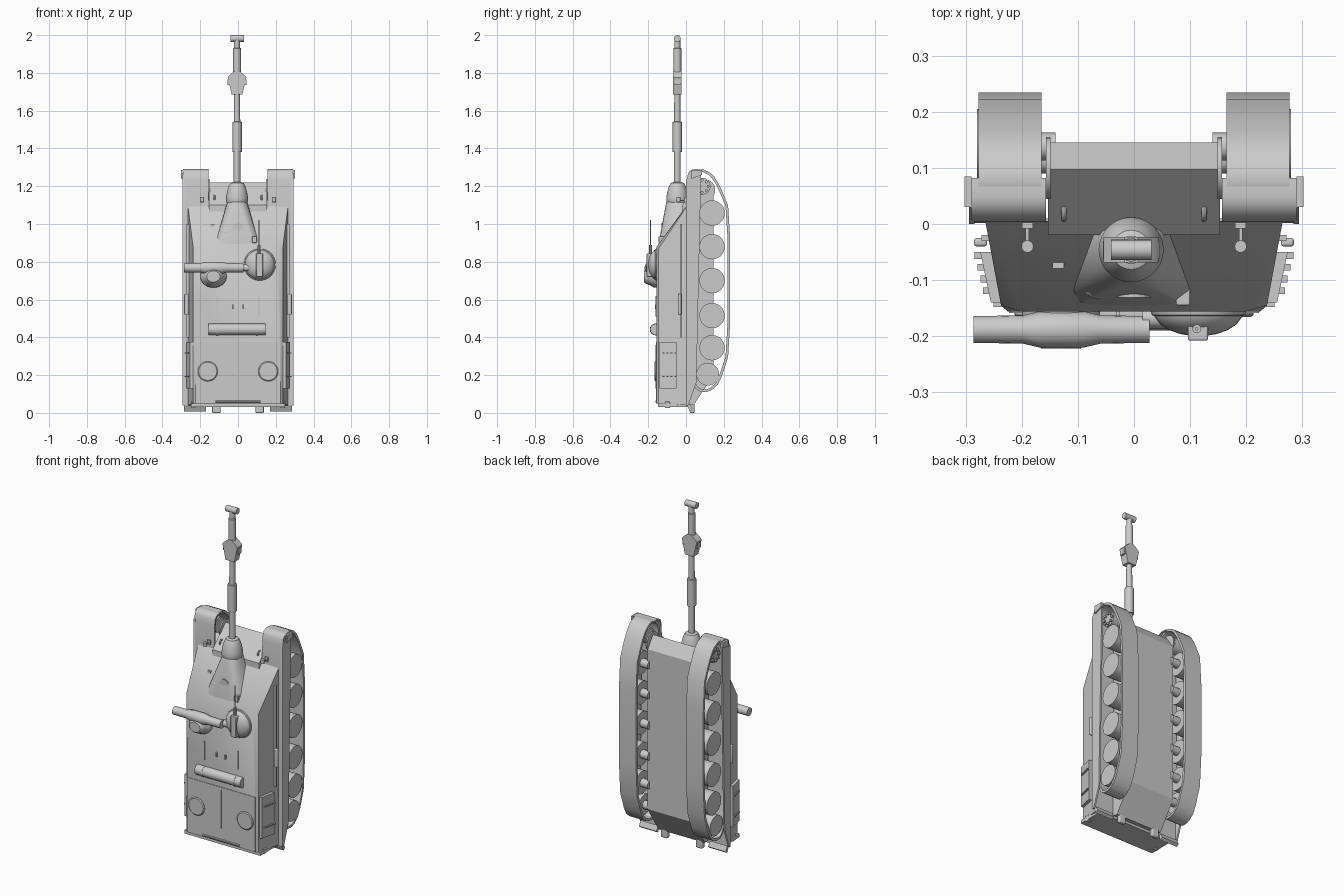
import bpy, bmesh, math
from mathutils import Vector, Matrix

if "Cube" in bpy.data.objects:
    bpy.data.objects.remove(bpy.data.objects["Cube"])


def finish(name, bm, bevel=0):
    bmesh.ops.recalc_face_normals(bm, faces=bm.faces)
    me = bpy.data.meshes.new(name)
    bm.to_mesh(me)
    bm.free()
    ob = bpy.data.objects.new(name, me)
    bpy.context.collection.objects.link(ob)
    if bevel:
        m = ob.modifiers.new("bevel", "BEVEL")
        m.width, m.segments = bevel, 3
    return ob


def convex(name, pts, bevel=0):
    bm = bmesh.new()
    vs = [bm.verts.new(p) for p in pts]
    r = bmesh.ops.convex_hull(bm, input=vs)
    loose = [v for v in bm.verts if not v.link_faces]
    bmesh.ops.delete(bm, geom=loose, context="VERTS")
    bmesh.ops.dissolve_limit(bm, angle_limit=0.02, verts=bm.verts, edges=bm.edges)
    return finish(name, bm, bevel)


def box(name, x, y, z, bevel=0):
    return convex(name, [(a, b, c) for a in x for b in y for c in z], bevel)


def prism(name, prof, x0, x1):
    """(y, z) profile extruded along x"""
    bm = bmesh.new()
    f = bm.faces.new([bm.verts.new((x0, y, z)) for y, z in prof])
    r = bmesh.ops.extrude_face_region(bm, geom=[f])
    bmesh.ops.translate(bm, vec=(x1 - x0, 0, 0), verts=[v for v in r["geom"] if isinstance(v, bmesh.types.BMVert)])
    return finish(name, bm)


def lathe(name, prof, loc, axis="Z", n=24, stretch=1):
    """(radius, height) profile spun about an axis"""
    rot = {"Z": Matrix(), "X": Matrix.Rotation(math.pi / 2, 4, "Y"), "-Y": Matrix.Rotation(math.pi / 2, 4, "X")}[axis]
    bm = bmesh.new()
    rings = [[bm.verts.new((r * math.cos(2 * math.pi * i / n), stretch * r * math.sin(2 * math.pi * i / n), h))
              for i in range(n)] for r, h in prof]
    for a, b in zip(rings, rings[1:]):
        for i in range(n):
            bm.faces.new((a[i], a[(i + 1) % n], b[(i + 1) % n], b[i]))
    bm.faces.new(rings[0])
    bm.faces.new(rings[-1])
    bm.transform(Matrix.Translation(loc) @ rot)
    return finish(name, bm)


def cyl(name, loc, r, length, axis="Z", n=24):
    return lathe(name, [(r, -length / 2), (r, length / 2)], loc, axis, n)


def dome(name, loc, r, h, n=24):
    prof = [(r, 0)] + [(r * math.cos(a), h * math.sin(a)) for a in [0.25, 0.55, 0.85, 1.15, 1.4]]
    return lathe(name, prof, loc, "-Y", n)


def smooth_path(p, closed):
    out = []
    n = len(p)
    for i in range(n if closed else n - 1):
        a, b = Vector(p[i]), Vector(p[(i + 1) % n])
        out += [a.lerp(b, 0.2), a.lerp(b, 0.8)]
    return out if closed else [Vector(p[0])] + out + [Vector(p[-1])]


def ribbon(name, path, x0, x1, t, closed):
    """(y, z) path thickened by t and given a width in x"""
    path = smooth_path(path, closed)
    n = len(path)
    bm = bmesh.new()
    rows = []
    for i, p in enumerate(path):
        a = path[i - 1] if closed or i else p
        b = path[(i + 1) % n] if closed or i < n - 1 else p
        d = (b - a).normalized()
        q = p + Vector((d.y, -d.x)) * t
        rows.append([bm.verts.new(c) for c in ((x0, *p), (x1, *p), (x1, *q), (x0, *q))])
    for i in range(n if closed else n - 1):
        a, b = rows[i], rows[(i + 1) % n]
        for k in range(4):
            bm.faces.new((a[k], a[(k + 1) % 4], b[(k + 1) % 4], b[k]))
    if not closed:
        bm.faces.new(rows[0])
        bm.faces.new(rows[-1])
    return finish(name, bm)


# Hull: lower tub and sloped casemate
prism("lower_hull", [(-0.02, 0.05), (-0.02, 1.1), (0.097, 1.22), (0.145, 1.15), (0.145, 0.2), (0.04, 0.04)], -0.153, 0.153)
convex("casemate", [(s * x, y, z) for s in (-1, 1) for x, y, z in [
    (0.265, 0.005, 0.04), (0.265, 0.005, 1.095), (0.237, -0.145, 0.05), (0.237, -0.145, 0.87), (0.15, 0.005, 1.1),
    (0.225, -0.156, 0.05), (0.225, -0.156, 0.6), (0.2, -0.156, 0.88)]])

# Running gear
track = [(0.02, 1.2), (0.035, 1.26), (0.08, 1.28), (0.13, 1.255), (0.165, 1.2), (0.22, 1.07), (0.22, 0.33),
         (0.165, 0.165), (0.12, 0.125), (0.07, 0.125), (0.035, 0.18)]
fender = [(0.002, 0.04), (0.002, 0.3), (0.002, 1.22), (0.012, 1.275), (0.04, 1.292), (0.082, 1.288)]
for s, side in ((-1, "left"), (1, "right")):
    def X(*v):
        return tuple(s * i for i in v)
    ribbon("track_" + side, track, *X(0.165, 0.277), -0.014, True)
    for i, z in enumerate((1.058, 0.88, 0.7, 0.515, 0.345, 0.205)):
        y = 0.138 if i < 5 else 0.115
        cyl(f"road_wheel_{side}_{i}", (s * 0.235, y, z), 0.067 if i < 5 else 0.06, 0.09, "X", 28)
        cyl(f"wheel_axle_{side}_{i}", (s * 0.17, y, z), 0.025, 0.06, "X", 12)
    cyl("drive_sprocket_" + side, (s * 0.215, 0.085, 1.2), 0.045, 0.07, "X", 16)
    for i in range(8):
        a = i * math.pi / 4
        cyl(f"sprocket_bolt_{side}_{i}", (s * 0.254, 0.085 + 0.032 * math.cos(a), 1.2 + 0.032 * math.sin(a)),
            0.008, 0.012, "X", 8)
    cyl("final_drive_" + side, (s * 0.153, 0.1, 1.18), 0.055, 0.008, "X", 24)

    # Fenders, skirts and rear flaps
    ribbon("fender_" + side, fender, *X(0.157, 0.29), 0.008, False)
    convex("fender_skirt_" + side, [(x, y, z) for x in X(0.284, 0.294)
           for y, z in [(0, 0.04), (0, 1.23), (0.03, 1.285), (0.08, 1.285), (0.05, 1.2), (0.055, 0.16), (0.012, 0.04)]])
    convex("fender_wing_" + side, [(s * x, y, z) for x in (0.29, 0.302)
           for y, z in [(0.03, 1.285), (0.085, 1.285), (0.085, 1.26), (0.03, 1.24)]])
    prism("mud_flap_" + side, [(0.005, 0.04), (0.02, 0.008), (0.035, 0.02), (0.02, 0.05)], *X(0.17, 0.285))

    # Side stowage boxes with latches
    convex("stowage_box_" + side, [(s * x, y, z) for z in (0.13, 0.375)
           for x, y in [(0.235, -0.14), (0.255, -0.14), (0.274, -0.05), (0.24, -0.05)]])
    for k, z in enumerate((0.19, 0.315)):
        for j in range(4):
            y = -0.125 + j * 0.021
            x = 0.262 + 0.005 * j
            box(f"box_latch_{side}_{k}_{j}", X(x - 0.01, x + 0.007), (y, y + 0.012), (z, z + 0.006))
    box("side_rail_" + side, X(0.258, 0.272), (-0.03, -0.02), (0.4, 1.0))
    convex("pry_tool_" + side, [(s * x, y, z) for x in (0.262, 0.285) for y in (-0.025, -0.04) for z in (0.52, 0.63)], 0.005)

    # Headlights and tow hooks on the nose
    cyl("headlight_" + side, (s * 0.19, -0.04, 1.13), 0.011, 0.025, "Z", 12)
    box("headlight_stem_" + side, X(0.187, 0.193), (-0.035, 0.005), (1.122, 1.128))
    box("headlight_base_" + side, X(0.18, 0.2), (-0.008, 0.004), (1.115, 1.14))
    bpy.ops.mesh.primitive_torus_add(location=(s * 0.125, 0.022, 1.135), rotation=(0, math.pi / 2, 0), major_radius=0.014,
                                     minor_radius=0.005, major_segments=14, minor_segments=8)
    bpy.context.object.name = "front_tow_hook_" + side

    # Rear deck hatches and rear tow hooks
    lathe("rear_hatch_" + side, [(0.053, 0), (0.053, 0.008), (0.048, 0.012)], (s * 0.16, -0.154, 0.22), "-Y", 28)
    box("rear_hook_" + side, X(0.093, 0.137), (0.02, 0.045), (0.0, 0.06), 0.006)
    box("upper_rear_hook_" + side, X(0.225, 0.25), (-0.11, -0.085), (0.025, 0.06), 0.004)
    box("rear_grille_" + side, X(0.03, 0.19), (-0.11, -0.07), (0.034, 0.05))
    box("deck_strip_" + side, X(0.107, 0.113), (-0.162, -0.15), (0.51, 0.62))
    box("deck_handle_" + side, X(0.025, 0.032), (-0.165, -0.15), (0.55, 0.575))

# Cast gun housing
convex("gun_housing", [(-0.004 + 0.052 * math.cos(a * math.pi / 8), -0.047 + 0.057 * math.sin(a * math.pi / 8), 1.12)
                       for a in range(16)]
       + [(-0.123, -0.125, 0.89), (0.114, -0.125, 0.89), (-0.095, -0.142, 0.9), (0.085, -0.142, 0.9),
          (-0.075, 0.02, 1.06), (0.067, 0.02, 1.06), (-0.06, -0.155, 0.84), (0.05, -0.155, 0.84)], 0.008)
dome("housing_sight", (-0.065, -0.112, 0.955), 0.025, 0.022, 16)
cyl("housing_cap", (0.0, -0.125, 0.975), 0.03, 0.012, "-Y", 20)
box("sight_block", (0.075, 0.1), (-0.145, -0.1), (0.9, 0.935), 0.003)
box("glacis_plate", (-0.145, -0.125), (-0.079, -0.055), (0.985, 1.0))

# Gun: mantlet ball, stepped barrel and muzzle fittings
G = (-0.005, -0.046, 0)
lathe("mantlet", [(0.05, 1.1), (0.058, 1.12), (0.058, 1.14), (0.053, 1.17), (0.044, 1.2), (0.035, 1.217), (0.02, 1.222)], G, n=28)
lathe("barrel", [(0.018, 1.21), (0.018, 1.38), (0.025, 1.382), (0.025, 1.54), (0.017, 1.542), (0.015, 1.8), (0.021, 1.805),
                 (0.021, 1.93), (0.016, 1.932), (0.016, 1.985)], G, n=20)
convex("muzzle_block", [(-0.005 + s * x, -0.046 + y, z) for s in (-1, 1) for y in (-0.023, 0.023)
                        for x, z in [(0.028, 1.685), (0.049, 1.775), (0.043, 1.785), (0.012, 1.81)]])
for s in (-1, 1):
    box("muzzle_vent", (-0.005 + s * 0.036, -0.005 + s * 0.05), (-0.062, -0.03), (1.735, 1.765))
cyl("muzzle_crossbar", (-0.005, -0.046, 1.982), 0.018, 0.072, "X", 20)

# Roof: cupola with periscope and aerial
lathe("cupola_base", [(0.086, 0), (0.083, 0.012), (0.07, 0.018)], (0.115, -0.15, 0.785), "-Y", 28)
dome("cupola_dome", (0.115, -0.155, 0.785), 0.08, 0.045, 28)
box("cupola_periscope", (0.096, 0.132), (-0.208, -0.17), (0.72, 0.845), 0.004)
cyl("aerial", (0.112, -0.187, 0.92), 0.003, 0.2, "Z", 8)
cyl("aerial_base", (0.112, -0.187, 0.865), 0.008, 0.05, "Z", 10)

# Roof: sight tube and its domed mount
lathe("sight_tube", [(0.024, -0.157), (0.025, -0.07), (0.032, -0.04), (0.032, 0.04), (0.025, 0.07), (0.024, 0.157)],
      (-0.129, -0.188, 0.768), "X", 16)
lathe("sight_mount", [(0.07, 0), (0.068, 0.02), (0.055, 0.035), (0.045, 0.06), (0.035, 0.069)],
      (-0.13, -0.153, 0.722), "-Y", 24, 0.85)
cyl("mount_bracket", (0.04, -0.168, 0.768), 0.018, 0.05, "X", 12)

# Rear deck: rolled tarpaulin with straps, seams and plate
cyl("tarpaulin_roll", (-0.005, -0.16, 0.442), 0.03, 0.3, "X", 16)
for x in (-0.11, 0.1):
    cyl("roll_strap", (x, -0.16, 0.442), 0.032, 0.012, "X", 16)
box("engine_deck", (-0.223, 0.223), (-0.159, -0.15), (0.05, 0.375))
box("deck_seam", (-0.002, 0.002), (-0.161, -0.15), (0.13, 0.36))
cyl("rear_tow_cable", (0, -0.155, 0.06), 0.008, 0.24, "X", 10)
box("rear_bumper", (-0.25, 0.25), (-0.148, 0.01), (0.03, 0.05))

# Smooth only the rounded surfaces
for ob in bpy.context.scene.objects:
    ob.select_set(True)
    bpy.context.view_layer.objects.active = ob
bpy.ops.object.shade_smooth_by_angle(angle=math.radians(32))
